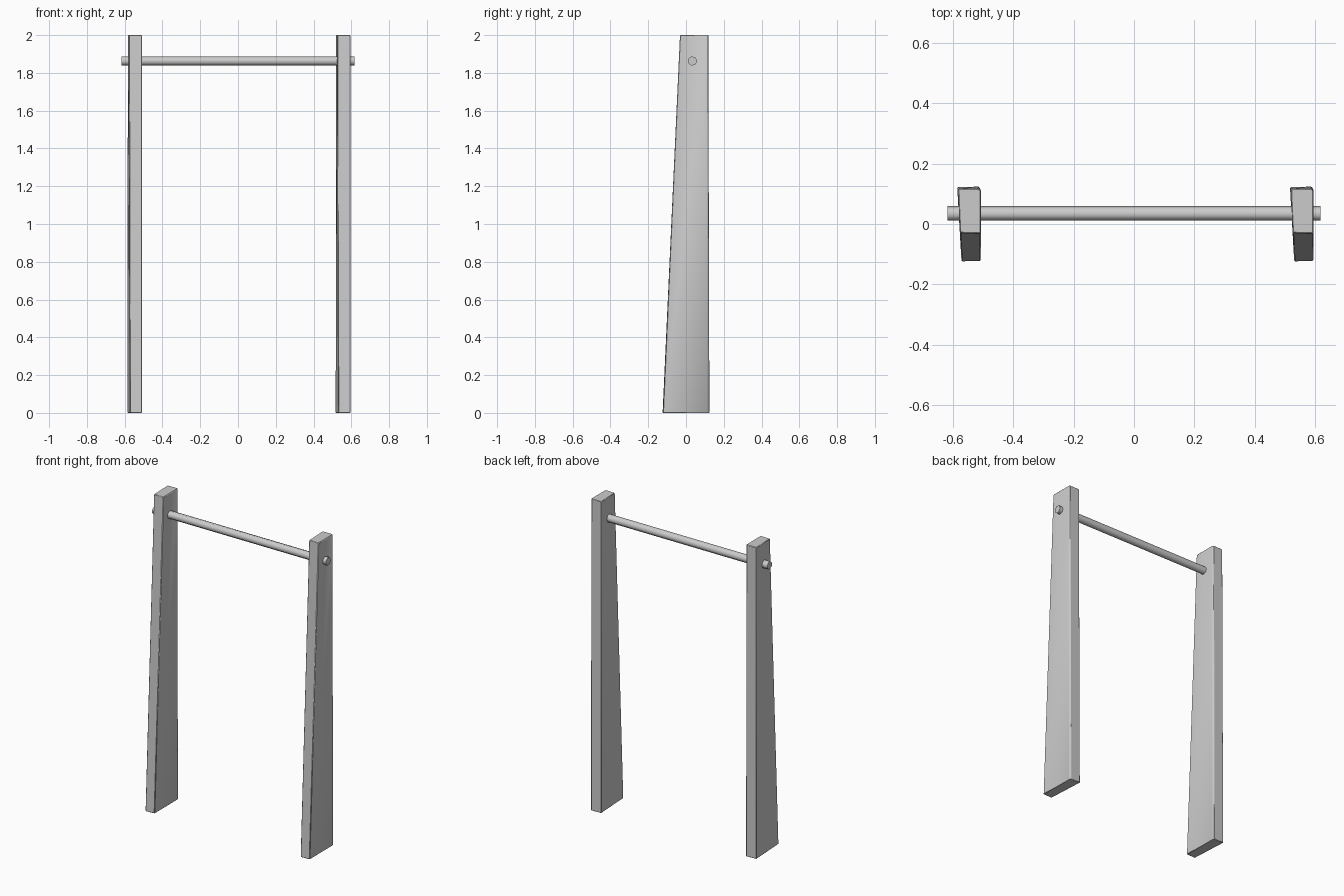
import bpy, bmesh, math

if "Cube" in bpy.data.objects:
    bpy.data.objects.remove(bpy.data.objects["Cube"])

# Plan outlines of one slightly skewed, tapering plank (x relative to its middle)
BOTTOM = [(-0.025, -0.124), (0.039, -0.122), (0.039, 0.114), (0.033, 0.124), (-0.039, 0.122)]
TOP = [(-0.030, -0.030), (0.039, -0.032), (0.039, 0.110), (0.033, 0.118), (-0.036, 0.117)]


def smooth(obj):
    bpy.ops.object.select_all(action='DESELECT')
    obj.select_set(True)
    bpy.context.view_layer.objects.active = obj
    bpy.ops.object.shade_smooth_by_angle(angle=math.radians(50))


def post(name, x):
    bm = bmesh.new()
    low = [bm.verts.new((px, py, 0)) for px, py in BOTTOM]
    high = [bm.verts.new((px, py, 2)) for px, py in TOP]
    n = len(low)
    bm.faces.new(low[::-1])
    bm.faces.new(high)
    for i in range(n):
        j = (i + 1) % n
        bm.faces.new((low[i], low[j], high[j], high[i]))
    bmesh.ops.recalc_face_normals(bm, faces=bm.faces)
    mesh = bpy.data.meshes.new(name)
    bm.to_mesh(mesh)
    bm.free()
    obj = bpy.data.objects.new(name, mesh)
    bpy.context.collection.objects.link(obj)
    obj.location.x = x
    # slightly eased edges
    bev = obj.modifiers.new("eased_edges", 'BEVEL')
    bev.width = 0.003
    bev.segments = 1
    smooth(obj)


# Two upright planks, identical copies
post("left_post", -0.547)
post("right_post", 0.556)

# Horizontal bar passing through both posts
bpy.ops.mesh.primitive_cylinder_add(vertices=7, radius=0.025, depth=1.236,
                                    location=(0, 0.034, 1.863),
                                    rotation=(0, math.pi / 2, 0))
bar = bpy.context.object
bar.name = "pull_up_bar"
bpy.ops.object.shade_smooth_by_angle(angle=math.radians(60))
